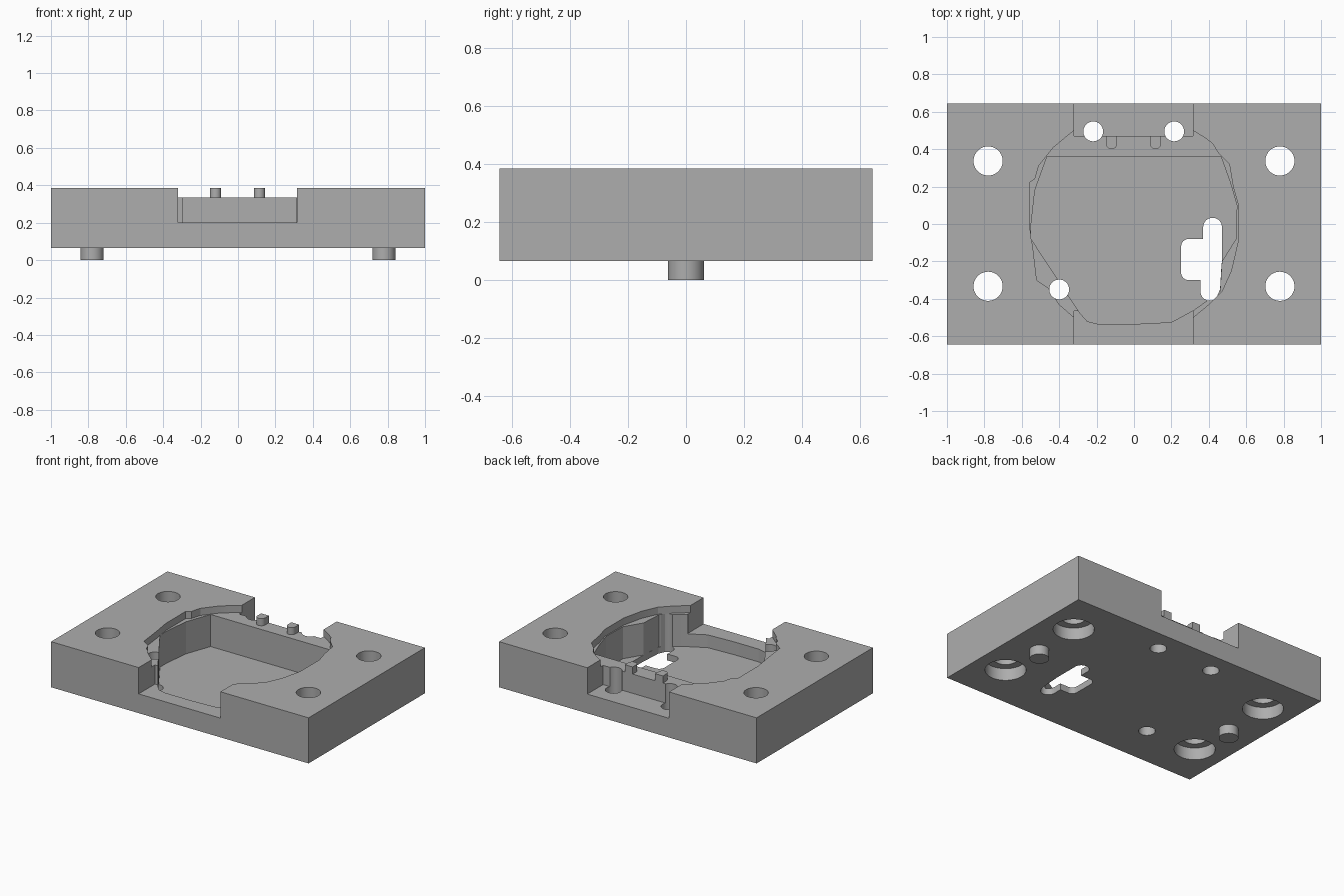
import bpy, bmesh, math

if "Cube" in bpy.data.objects:
    bpy.data.objects.remove(bpy.data.objects["Cube"], do_unlink=True)

BASE, FLOOR, SLOT, LEDGE, TOP = 0.065, 0.11, 0.2, 0.335, 0.385
OVER = 0.5

grey = bpy.data.materials.new("plain grey")
grey.use_nodes = True
colour = (0.42, 0.42, 0.42, 1)
grey.diffuse_color = colour
grey.node_tree.nodes["Principled BSDF"].inputs["Base Color"].default_value = colour


def prism(name, outline, z0, z1):
    """Extrude a flat outline between two heights."""
    bm = bmesh.new()
    face = bm.faces.new([bm.verts.new((x, y, z0)) for x, y in outline])
    new = bmesh.ops.extrude_face_region(bm, geom=[face])["geom"]
    for v in new:
        if isinstance(v, bmesh.types.BMVert):
            v.co.z = z1
    bmesh.ops.recalc_face_normals(bm, faces=bm.faces)
    mesh = bpy.data.meshes.new(name)
    bm.to_mesh(mesh)
    bm.free()
    mesh.materials.append(grey)
    obj = bpy.data.objects.new(name, mesh)
    bpy.context.collection.objects.link(obj)
    return obj


def arc(x, y, r, start=0, end=360, steps=40):
    count = steps if end - start == 360 else steps + 1
    angles = [math.radians(start + (end - start) * i / steps) for i in range(count)]
    return [(x + r * math.cos(a), y + r * math.sin(a)) for a in angles]


def box(x0, x1, y0, y1):
    return [(x0, y0), (x1, y0), (x1, y1), (x0, y1)]


def rounded(x0, x1, y0, y1, r):
    return (arc(x1 - r, y1 - r, r, 0, 90, 8) + arc(x0 + r, y1 - r, r, 90, 180, 8)
            + arc(x0 + r, y0 + r, r, 180, 270, 8) + arc(x1 - r, y0 + r, r, 270, 360, 8))


def cut(target, outline, z0, z1):
    """Subtract a prism and discard the cutter."""
    cutter = prism("cutter", outline, z0, z1)
    cutter.hide_render = True
    mod = target.modifiers.new("cut", "BOOLEAN")
    mod.operation, mod.solver, mod.object = "DIFFERENCE", "EXACT", cutter
    bpy.context.view_layer.objects.active = target
    bpy.ops.object.modifier_apply(modifier=mod.name)
    bpy.data.objects.remove(cutter, do_unlink=True)


# Main block
block = prism("base_block", box(-1, 1, -0.645, 0.645), BASE, TOP)

# Shallow faceted recess that leaves the ledge
recess = [(-0.32, 0.5), (-0.37, 0.46), (-0.43, 0.41), (-0.47, 0.36), (-0.51, 0.31),
          (-0.53, 0.24), (-0.56, 0.22), (-0.56, 0), (-0.54, -0.13), (-0.52, -0.3),
          (-0.46, -0.34), (-0.4, -0.43), (-0.32, -0.5), (0.315, -0.5), (0.4, -0.43),
          (0.47, -0.36), (0.52, -0.25), (0.555, -0.1), (0.555, 0.11), (0.53, 0.2),
          (0.51, 0.32), (0.45, 0.38), (0.42, 0.43), (0.38, 0.46), (0.315, 0.5)]
cut(block, recess, LEDGE, OVER)

# Deep pocket
pocket = [(-0.465, 0.36), (-0.53, 0.18), (-0.55, 0), (-0.55, -0.08), (-0.29, -0.475),
          (-0.25, -0.52), (-0.19, -0.535), (0, -0.535), (0.2, -0.525), (0.32, -0.46),
          (0.46, -0.36), (0.47, -0.2), (0.545, -0.08), (0.55, 0.1), (0.515, 0.22),
          (0.465, 0.36)]
cut(block, pocket, FLOOR, OVER)

# Front and back slots
cut(block, box(-0.32, 0.315, -0.8, -0.465), SLOT, OVER)
cut(block, box(-0.32, 0.315, 0.47, 0.8), SLOT, OVER)

# Mounting holes, counterbored underneath
for x in (-0.78, 0.78):
    for y in (-0.333, 0.337):
        cut(block, arc(x, y, 0.078), -0.1, OVER)
        cut(block, arc(x, y, 0.13), -0.1, BASE + 0.085)

# Small locating holes
for x, y in ((-0.218, 0.495), (0.215, 0.495), (-0.4, -0.35)):
    cut(block, arc(x, y, 0.053), -0.1, OVER)

# Irregular opening through the pocket floor
cut(block, rounded(0.37, 0.47, -0.25, 0.033, 0.049), -0.1, LEDGE)
cut(block, rounded(0.252, 0.42, -0.3, -0.08, 0.04), -0.1, LEDGE)
cut(block, [(0.36, -0.18), (0.355, -0.34)] + arc(0.405, -0.36, 0.05, 180, 315, 12)
    + [(0.46, -0.35), (0.47, -0.18)], -0.1, LEDGE)

parts = [block]

# Round-nosed stops on the rear shelf
for side, x in (("right", -0.12), ("left", 0.115)):
    nose = arc(x, 0.43, 0.03, 180, 360, 16) + [(x + 0.03, 0.47), (x - 0.03, 0.47)]
    parts.append(prism(side + "_stop", nose, LEDGE, TOP))

# Pegs underneath
for side, x in (("right", -0.78), ("left", 0.78)):
    parts.append(prism(side + "_peg", arc(x, 0, 0.062), 0, BASE))

# Smooth the round walls, keep the edges sharp
bpy.ops.object.select_all(action="DESELECT")
for part in parts:
    part.select_set(True)
bpy.context.view_layer.objects.active = block
bpy.ops.object.shade_smooth_by_angle(angle=math.radians(12))
